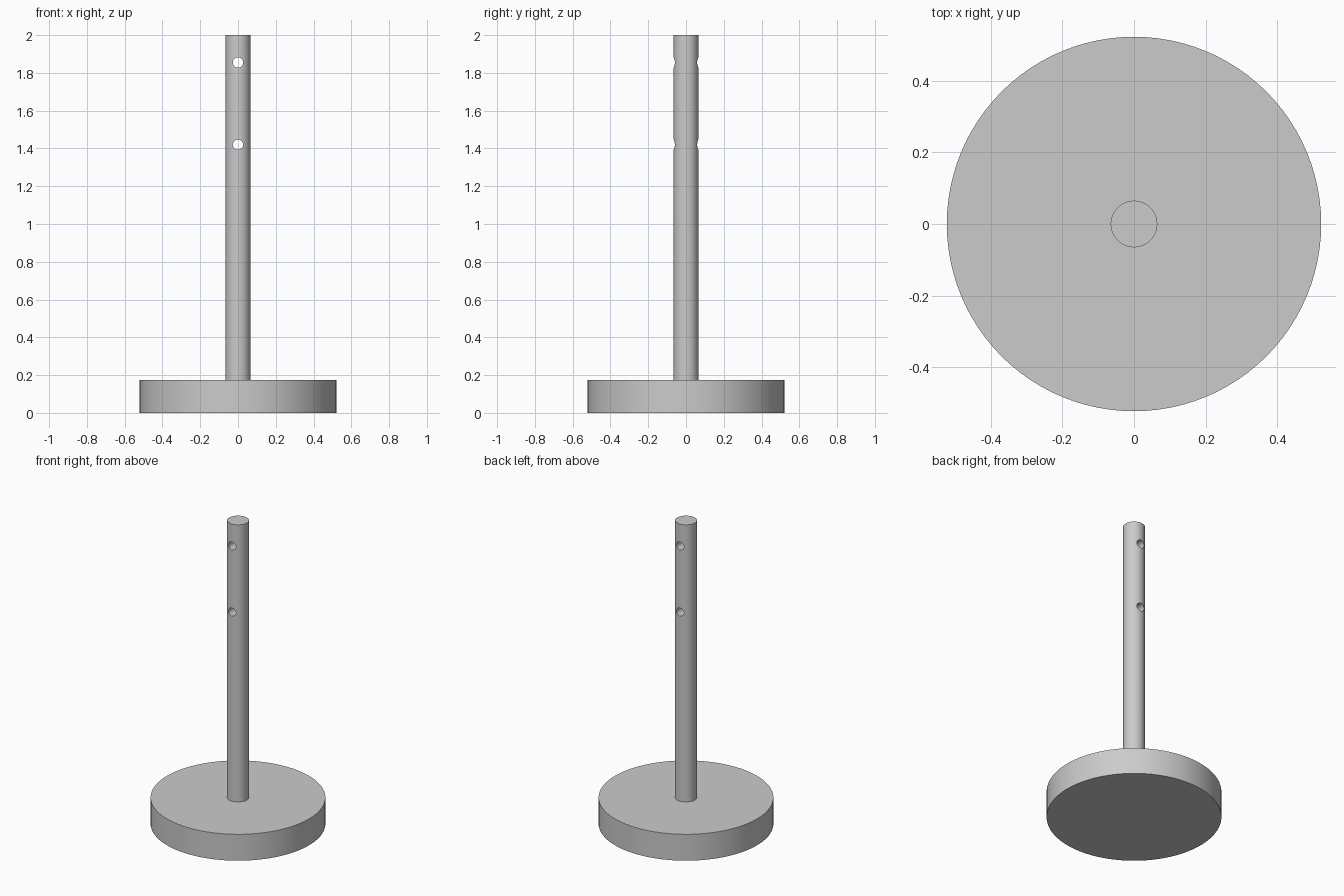
import bpy
from math import pi, radians

cube = bpy.data.objects.get("Cube")
if cube:
    bpy.data.objects.remove(cube, do_unlink=True)

BASE_R, BASE_H = 0.522, 0.174
POLE_R, TOP = 0.065, 2.0
HOLE_R, HOLE_HEIGHTS = 0.027, (1.42, 1.855)

grey = bpy.data.materials.new("plain grey")
grey.use_nodes = True
colour = (0.6, 0.6, 0.6, 1)
grey.diffuse_color = colour
grey.node_tree.nodes["Principled BSDF"].inputs["Base Color"].default_value = colour


def cylinder(name, radius, length, centre, sides, tilt=0):
    bpy.ops.mesh.primitive_cylinder_add(
        vertices=sides, radius=radius, depth=length,
        location=centre, rotation=(tilt, 0, 0))
    obj = bpy.context.object
    obj.name = name
    obj.data.materials.append(grey)
    return obj


def smooth(obj):
    bpy.ops.object.select_all(action='DESELECT')
    obj.select_set(True)
    bpy.context.view_layer.objects.active = obj
    bpy.ops.object.shade_smooth_by_angle(angle=radians(30))


# Round weighted base
base = cylinder("base", BASE_R, BASE_H, (0, 0, BASE_H / 2), 96)

# Upright pole standing on the base
pole = cylinder("pole", POLE_R, TOP - BASE_H, (0, 0, (TOP + BASE_H) / 2), 64)

# Two holes drilled through the pole from front to back
for z in HOLE_HEIGHTS:
    drill = cylinder("hole_cutter", HOLE_R, 4 * POLE_R, (0, 0, z), 32, pi / 2)
    drill.hide_render = True
    cut = pole.modifiers.new("hole", 'BOOLEAN')
    cut.operation = 'DIFFERENCE'
    cut.solver = 'EXACT'
    cut.object = drill
    bpy.context.view_layer.objects.active = pole
    bpy.ops.object.modifier_apply(modifier=cut.name)
    bpy.data.objects.remove(drill, do_unlink=True)

for part in (base, pole):
    smooth(part)
